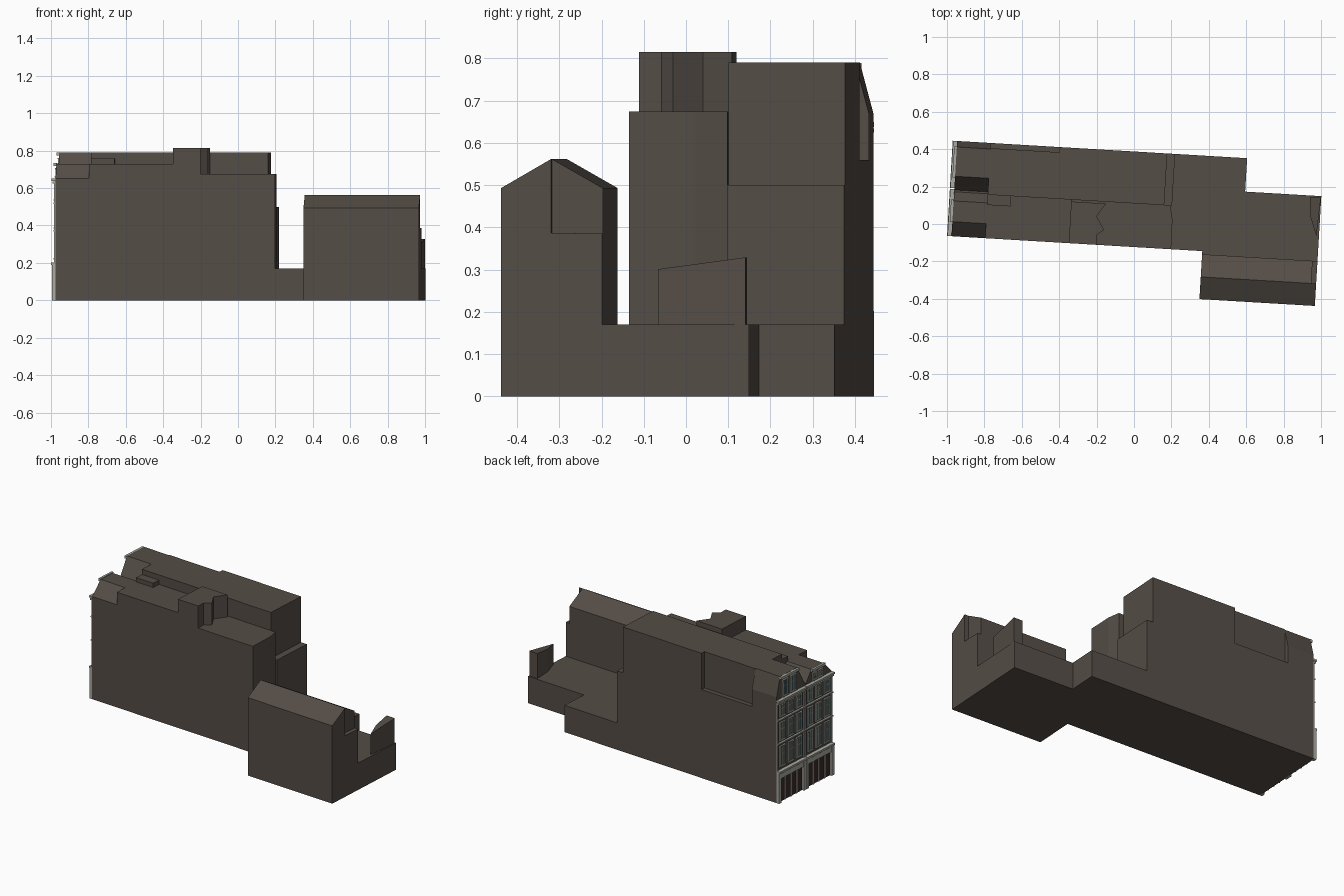
import bpy, bmesh, math
from mathutils import Matrix

cube = bpy.data.objects.get("Cube")
if cube:
    bpy.data.objects.remove(cube, do_unlink=True)

TURN = Matrix.Rotation(math.radians(-3.4), 4, 'Z')   # whole plot is turned slightly


def material(name, rgb):
    m = bpy.data.materials.new(name)
    m.use_nodes = True
    m.diffuse_color = (*rgb, 1)
    m.node_tree.nodes["Principled BSDF"].inputs["Base Color"].default_value = (*rgb, 1)
    return m


BROWN = material("brown wall", (0.09, 0.074, 0.062))
STONE = material("pale stone", (0.40, 0.40, 0.36))
GLASS = material("teal glass", (0.06, 0.13, 0.14))
DOOR = material("dark door", (0.045, 0.025, 0.02))


def finish(name, bm, mat):
    bmesh.ops.recalc_face_normals(bm, faces=bm.faces)
    bm.transform(TURN)
    mesh = bpy.data.meshes.new(name)
    bm.to_mesh(mesh)
    bm.free()
    mesh.materials.append(mat)
    obj = bpy.data.objects.new(name, mesh)
    bpy.context.collection.objects.link(obj)
    return obj


def extrude(bm, points, offset):
    face = bm.faces.new([bm.verts.new(p) for p in points])
    new = bmesh.ops.extrude_face_region(bm, geom=[face])["geom"]
    verts = [g for g in new if isinstance(g, bmesh.types.BMVert)]
    bmesh.ops.translate(bm, vec=offset, verts=verts)
    return verts


def plan(name, outline, z0, z1):
    """Upright block from a floor plan."""
    bm = bmesh.new()
    extrude(bm, [(x, y, z0) for x, y in outline], (0, 0, z1 - z0))
    return finish(name, bm, BROWN)


def section(name, profile, x0, x1):
    """Block from a y-z section run along x."""
    bm = bmesh.new()
    extrude(bm, [(x0, y, z) for y, z in profile], (x1 - x0, 0, 0))
    return finish(name, bm, BROWN)


def rect(x0, x1, y0, y1):
    return [(x0, y0), (x1, y0), (x1, y1), (x0, y1)]


# Ground storey over the whole plot
W, E, S, N, MID = -0.97, 0.991, -0.123, 0.387, 0.11
plan("ground_storey", [(W, S), (0.373, S), (0.373, -0.38), (E, -0.38),
                       (E, 0.208), (0.583, 0.208), (0.583, N), (W, N)], 0, 0.17)

# Front range, with a chamfered east corner
plan("front_range", [(W, S), (0.206, S), (0.204, 0.035), (0.188, MID), (W, MID)], 0.17, 0.65)
plan("front_range_east_top", [(-0.34, S), (0.206, S), (0.204, 0.035), (0.188, MID),
                              (-0.34, MID)], 0.65, 0.675)
plan("front_range_west_top", rect(-0.79, -0.34, S, MID), 0.65, 0.73)
plan("roof_tower", [(-0.342, S), (-0.194, S), (-0.196, -0.07), (-0.158, -0.04),
                    (-0.202, 0.028), (-0.156, 0.1), (-0.342, 0.1)], 0.675, 0.815)
plan("roof_box", rect(-0.79, -0.665, 0.055, MID), 0.73, 0.757)

# Back range, stepped at the east end and recessed along the back
plan("back_range", rect(W, 0.197, MID, N), 0.17, 0.5)
plan("back_range_step", rect(W, 0.155, MID, N), 0.5, 0.56)
plan("back_range_recess", rect(-0.79, -0.42, MID, 0.359), 0.56, 0.79)
plan("back_range_top", rect(-0.42, 0.155, MID, N), 0.56, 0.79)

# Pair of mansard roofs behind the street facade
section("mansard_roofs", [(S, 0.65), (-0.045, 0.73), (0.066, 0.73), (0.115, 0.66),
                          (0.125, 0.66), (0.198, 0.79), (0.355, 0.79), (N, 0.67),
                          (N, 0.56), (MID, 0.56), (MID, 0.65)], W, -0.79)

# Gabled rear house, its east end notched on one side of the ridge
RIDGE, EAVE = -0.261, -0.14
section("gable_house", [(-0.38, 0.17), (-0.38, 0.493), (RIDGE, 0.562), (EAVE, 0.493),
                        (EAVE, 0.17)], 0.373, 0.965)
section("gable_house_end", [(-0.38, 0.17), (-0.38, 0.493), (RIDGE, 0.562), (RIDGE, 0.387),
                            (EAVE, 0.385), (EAVE, 0.17)], 0.965, E)

# Yard wall with a sloping top
bm = bmesh.new()
top = extrude(bm, [(x, y, 0.17) for x, y in [(0.977, -0.008), (0.989, 0.2), (0.93, 0.2),
                                             (0.941, 0.09)]], (0, 0, 0.131))
for v in top:
    v.co.z += max(v.co.y, 0) * 0.14
finish("yard_wall", bm, BROWN)

# Street facade: all stone, glass and door pieces are gathered by colour
stone, glass, doors = bmesh.new(), bmesh.new(), bmesh.new()


def piece(bm, depth, y0, y1, z0, z1):
    extrude(bm, [(W, y0, z0), (W, y1, z0), (W, y1, z1), (W, y0, z1)], (-depth, 0, 0))


def window(y0, y1, z0, z1):
    f, mid = 0.004, (y0 + y1) / 2
    piece(glass, 0.003, y0, y1, z0, z1)
    for a, b in [(y0 - f, y0 + f), (y1 - f, y1 + f), (mid - f / 2, mid + f / 2)]:
        piece(stone, 0.006, a, b, z0, z1)
    bar = z0 + (z1 - z0) * 0.62
    piece(stone, 0.005, y0, y1, bar, bar + f)
    piece(stone, 0.009, y0 - f, y1 + f, z1, z1 + 0.007)
    piece(stone, 0.011, y0 - f, y1 + f, z0 - 0.006, z0)


def row(y0, y1, count, z0, z1, fill):
    pitch = (y1 - y0) / count
    for i in range(count):
        c = y0 + pitch * (i + 0.5)
        window(c - pitch * fill, c + pitch * fill, z0, z1)


FLOORS = [(0.225, 0.345), (0.39, 0.495), (0.54, 0.61)]
for y0, y1, d0, d1, roof in [(S, 0.13, -0.04, 0.065, 0.73), (0.134, N, 0.2, 0.35, 0.785)]:
    # shopfront with pillars, doors and fascia
    piece(stone, 0.014, y0, y1, 0.15, 0.182)
    piece(stone, 0.024, y0, y1, 0.19, 0.202)
    for p in (y0, y1 - 0.022):
        piece(stone, 0.018, p, p + 0.022, 0, 0.19)
    piece(doors, 0.004, y0 + 0.022, y1 - 0.022, 0, 0.15)
    span = (y1 - y0 - 0.044) / 4
    for i in range(1, 4):
        p = y0 + 0.022 + span * i
        piece(stone, 0.008, p - 0.004, p + 0.004, 0, 0.15)
    # upper floors with corner pilasters and cornices
    for z0, z1 in FLOORS:
        row(y0 + 0.012, y1 - 0.012, 3, z0, z1, 0.3)
    for p in (y0, y1 - 0.01):
        piece(stone, 0.007, p, p + 0.01, 0.202, 0.625)
    for z in (0.367, 0.516):
        piece(stone, 0.012, y0, y1, z, z + 0.008)
    piece(stone, 0.016, y0, y1, 0.625, 0.634)
    piece(stone, 0.022, y0, y1, 0.638, 0.65)
    # dormer
    row(d0, d1, 2, 0.662, roof - 0.03, 0.32)
    piece(stone, 0.014, d0 - 0.008, d1 + 0.008, roof - 0.012, roof + 0.004)
finish("facade_stonework", stone, STONE)
finish("facade_windows", glass, GLASS)
finish("shop_doors", doors, DOOR)
